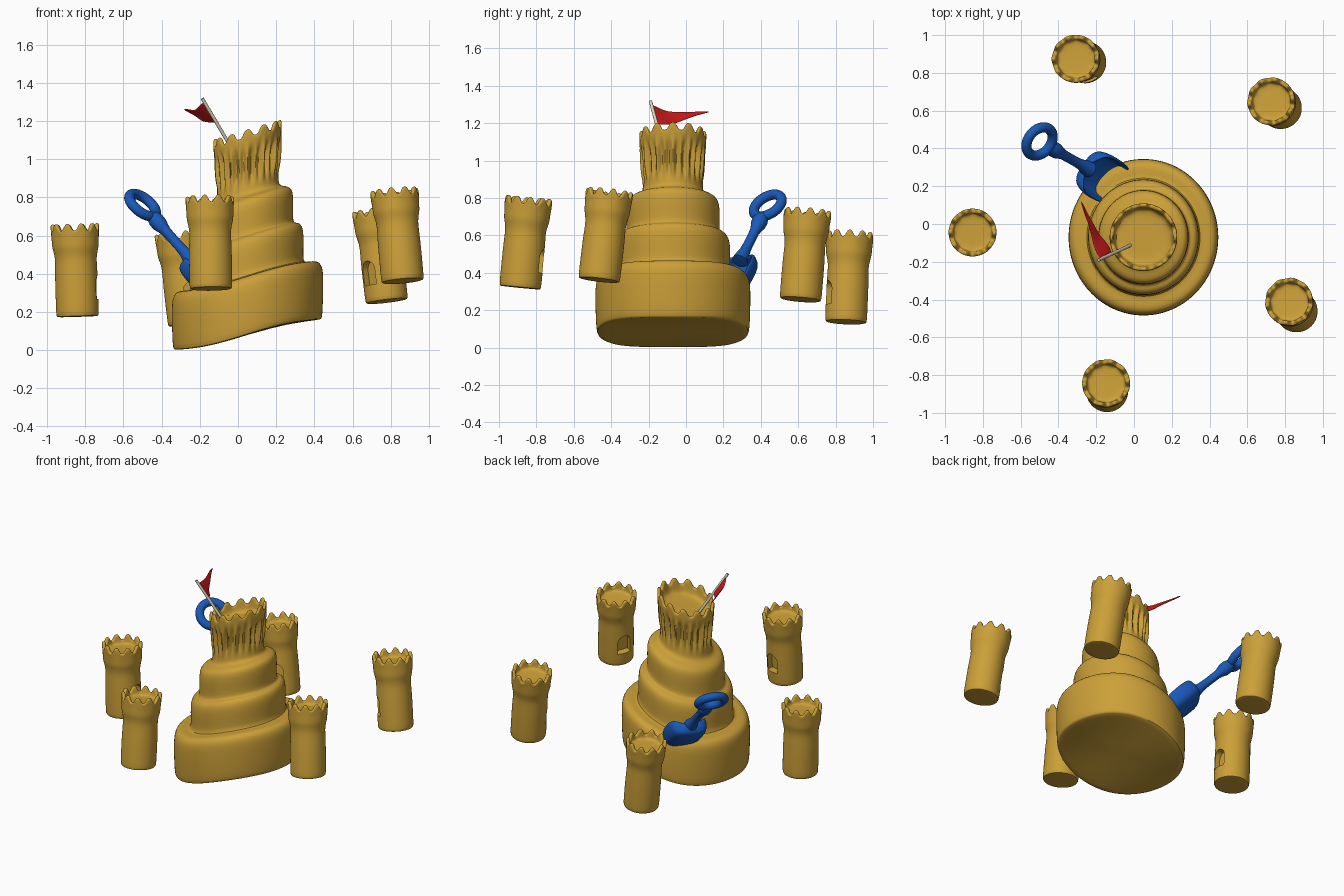
import bpy, bmesh
from math import sin, cos, pi, tanh, atan2
from mathutils import Vector, Matrix

if "Cube" in bpy.data.objects:
    bpy.data.objects.remove(bpy.data.objects["Cube"])


def material(name, rgb):
    m = bpy.data.materials.new(name)
    m.diffuse_color = (*rgb, 1)
    m.use_nodes = True
    m.node_tree.nodes["Principled BSDF"].inputs["Base Color"].default_value = m.diffuse_color
    return m


SAND = material("sand", (0.60, 0.35, 0.04))
BLUE = material("blue_plastic", (0.01, 0.10, 0.48))
RED = material("red_cloth", (0.60, 0.01, 0.01))
WOOD = material("pole", (0.70, 0.64, 0.50))


def make_object(name, bm, mat, matrix=Matrix()):
    bmesh.ops.remove_doubles(bm, verts=bm.verts, dist=1e-5)
    bmesh.ops.recalc_face_normals(bm, faces=bm.faces)
    me = bpy.data.meshes.new(name)
    bm.to_mesh(me)
    bm.free()
    me.materials.append(mat)
    ob = bpy.data.objects.new(name, me)
    bpy.context.collection.objects.link(ob)
    ob.matrix_world = matrix
    return ob


def finish(ob, angle=0.7):
    bpy.ops.object.select_all(action='DESELECT')
    ob.select_set(True)
    bpy.context.view_layer.objects.active = ob
    for m in list(ob.modifiers):
        bpy.ops.object.modifier_apply(modifier=m.name)
    bpy.ops.object.shade_smooth_by_angle(angle=angle)


def grid(rows, closed=False):
    """Skin a list of equally long point rows."""
    bm = bmesh.new()
    vs = [[bm.verts.new(p) for p in row] for row in rows]
    n = len(rows[0])
    for a, b in zip(vs, vs[1:]):
        for i in range(n if closed else n - 1):
            j = (i + 1) % n
            bm.faces.new((a[i], a[j], b[j], b[i]))
    return bm


def lathe(profile, segs, shape):
    """Revolve (r, z, ...) points; shape() may bend each point."""
    return grid([[shape(2 * pi * i / segs, *p) for i in range(segs)]
                 for p in profile], closed=True)


def subsurf(ob, levels):
    ob.modifiers.new("smooth", 'SUBSURF').levels = levels


# Main castle: leaning stacked tiers (radius, height, tooth weight, flute weight)
CX, CY = 0.05, -0.07


def castle_shape(a, r, z, tooth=0, flute=0):
    r += flute * (0.013 * cos(24 * a) + 0.006 * sin(11 * a + 1))
    z += tooth * 0.02 * tanh(1.6 * cos(12 * a))
    x = r * cos(a)
    lean = 0.08 * sin(pi / 2 * max(-1, min(1, x / 0.4)))
    sy = 1.045 if r > 0.2 else 1.0
    return (CX + x, CY + r * sin(a) * sy, z + lean)


castle_profile = [
    (0, .08), (.2, .08), (.378, .08), (.386, .083), (.392, .10), (.396, .2),
    (.397, .31), (.392, .355), (.375, .383), (.345, .39), (.305, .386),
    (.292, .395), (.292, .45), (.294, .53), (.288, .575), (.27, .598),
    (.25, .60), (.238, .61), (.238, .66), (.240, .74), (.233, .78),
    (.212, .80), (.178, .808), (.163, .825), (.160, .86),
    (.158, .89, 0, .3), (.157, .93, 0, 1), (.158, .98, 0, 1.2),
    (.163, 1.02, 0, 1), (.172, 1.05, 0, .4), (.177, 1.08, .2), (.179, 1.11, .7),
    (.179, 1.13, 1), (.174, 1.137, 1.1), (.162, 1.137, 1.1), (.157, 1.125, .9),
    (.154, 1.09, .3), (.146, 1.065), (.12, 1.06), (.06, 1.06), (0, 1.06)]
castle = make_object("main_castle", lathe(castle_profile, 144, castle_shape), SAND)
subsurf(castle, 1)
finish(castle)


# Small bucket towers around it, each with an arched niche facing the castle
def tower_shape(a, r, z, tooth=0):
    return (r * cos(a), r * sin(a), z + tooth * 0.017 * tanh(1.7 * cos(10 * a)))


tower_profile = [
    (0, 0), (.10, 0), (.108, .002), (.112, .01), (.112, .1), (.112, .2),
    (.109, .28), (.109, .31), (.116, .345), (.122, .365), (.123, .40),
    (.125, .43, .3), (.127, .453, .9), (.127, .463, 1.1), (.122, .469, 1.2),
    (.108, .469, 1.2), (.103, .462, 1), (.101, .44, .3), (.096, .428),
    (.07, .425), (0, .425)]


def niche_cutter(name, matrix):
    outline = [(-.045, .09), (.045, .09)]
    outline += [(.045 * cos(t * pi / 12), .17 + .047 * sin(t * pi / 12)) for t in range(13)]
    bm = bmesh.new()
    f = bm.faces.new([bm.verts.new((.066, y, z)) for y, z in outline])
    ext = bmesh.ops.extrude_face_region(bm, geom=[f])["geom"]
    bmesh.ops.translate(bm, vec=(.12, 0, 0),
                        verts=[v for v in ext if isinstance(v, bmesh.types.BMVert)])
    return make_object(name, bm, SAND, matrix)


towers = [  # name, base centre, top centre (x, y)
    ("back_left_tower", (-.255, .855, .135), (-.31, .875)),
    ("back_right_tower", (.78, .612, .255), (.725, .65)),
    ("left_tower", (-.84, -.05, .175), (-.855, -.045)),
    ("front_right_tower", (.863, -.465, .36), (.82, -.41)),
    ("front_left_tower", (-.142, -.887, .32), (-.148, -.842))]
for name, base, top in towers:
    axis = Vector((top[0] - base[0], top[1] - base[1], .465))
    tilt = Vector((0, 0, 1)).rotation_difference(axis).to_matrix().to_4x4()
    turn = Matrix.Rotation(atan2(CY - base[1], CX - base[0]), 4, 'Z')
    place = Matrix.Translation(base) @ tilt @ turn
    tower = make_object(name, lathe(tower_profile, 80, tower_shape), SAND, place)
    subsurf(tower, 1)
    cutter = niche_cutter(name + "_cutter", place)
    cutter.hide_render = True
    boolean = tower.modifiers.new("niche", 'BOOLEAN')
    boolean.object = cutter
    boolean.solver = 'EXACT'
    bpy.context.view_layer.update()
    finish(tower)
    bpy.data.objects.remove(cutter)


def plain(a, r, z):
    return (r * cos(a), r * sin(a), z)


# Flag pole
p0, p1 = Vector((-.02, -.113, 1.035)), Vector((-.187, -.19, 1.318))
rot = Vector((0, 0, 1)).rotation_difference(p1 - p0).to_matrix().to_4x4()
length = (p1 - p0).length
pole = make_object("flag_pole", lathe([(0, 0), (.009, 0), (.009, length), (0, length)], 16, plain),
                   WOOD, Matrix.Translation(p0) @ rot)
finish(pole)

# Waving pennant between an upper and a lower edge
upper = [(-.183, -.187, 1.308), (-.215, -.12, 1.265), (-.225, -.06, 1.26),
         (-.24, 0, 1.258), (-.265, .06, 1.262), (-.28, .122, 1.264)]
lower = [(-.115, -.157, 1.19), (-.135, -.105, 1.192), (-.185, -.06, 1.195),
         (-.21, -.005, 1.22), (-.25, .06, 1.243), (-.28, .122, 1.258)]
flag = make_object("pennant", grid([[Vector(u).lerp(Vector(l), t / 4) for t in range(5)]
                                    for u, l in zip(upper, lower)]), RED)
solid = flag.modifiers.new("thickness", 'SOLIDIFY')
solid.thickness, solid.offset = .006, 0
subsurf(flag, 2)
finish(flag)

# Toy shovel: local x = across, y = up out of the scoop, z = along the handle
d = Vector((.625, -.35, -.70)).normalized()
n = Vector((.575, -.455, .685))
n = (n - d * n.dot(d)).normalized()
w = n.cross(d)
frame = Matrix((w, n, d)).transposed().to_4x4()
shovel = Matrix.Translation((-.5, .437, .76)) @ frame

ring = grid([[((.083 + .027 * cos(b)) * cos(a), .027 * sin(b), (.083 + .027 * cos(b)) * sin(a))
              for b in [2 * pi * j / 20 for j in range(20)]]
             for a in [2 * pi * i / 56 for i in range(57)]], closed=True)
finish(make_object("shovel_ring", ring, BLUE, shovel))

shaft = lathe([(0, .085), (.034, .085), (.042, .115), (.041, .145), (.032, .175), (.027, .2),
               (.026, .3), (.029, .35), (.038, .39), (.044, .425), (0, .43)], 32, plain)
finish(make_object("shovel_shaft", shaft, BLUE, shovel))

# Scoop: U-shaped channel with a closed, rounded back and a narrowing tip
half = [(1, .05), (.98, .0), (.88, -.04), (.55, -.058), (0, -.062)]
section = half + [(-x, y) for x, y in half[-2::-1]]
stations = [(.405, .02, .1), (.41, .06, .5), (.422, .10, .85), (.45, .117, 1),
            (.53, .12, 1), (.61, .113, .95), (.665, .09, .75), (.69, .05, .55)]
scoop = make_object("shovel_scoop", grid([[(x * hw, -.01 + (y + .01) * k, s) for x, y in section]
                                          for s, hw, k in stations]), BLUE, shovel)
solid = scoop.modifiers.new("thickness", 'SOLIDIFY')
solid.thickness, solid.offset = .018, 0
subsurf(scoop, 2)
finish(scoop)
